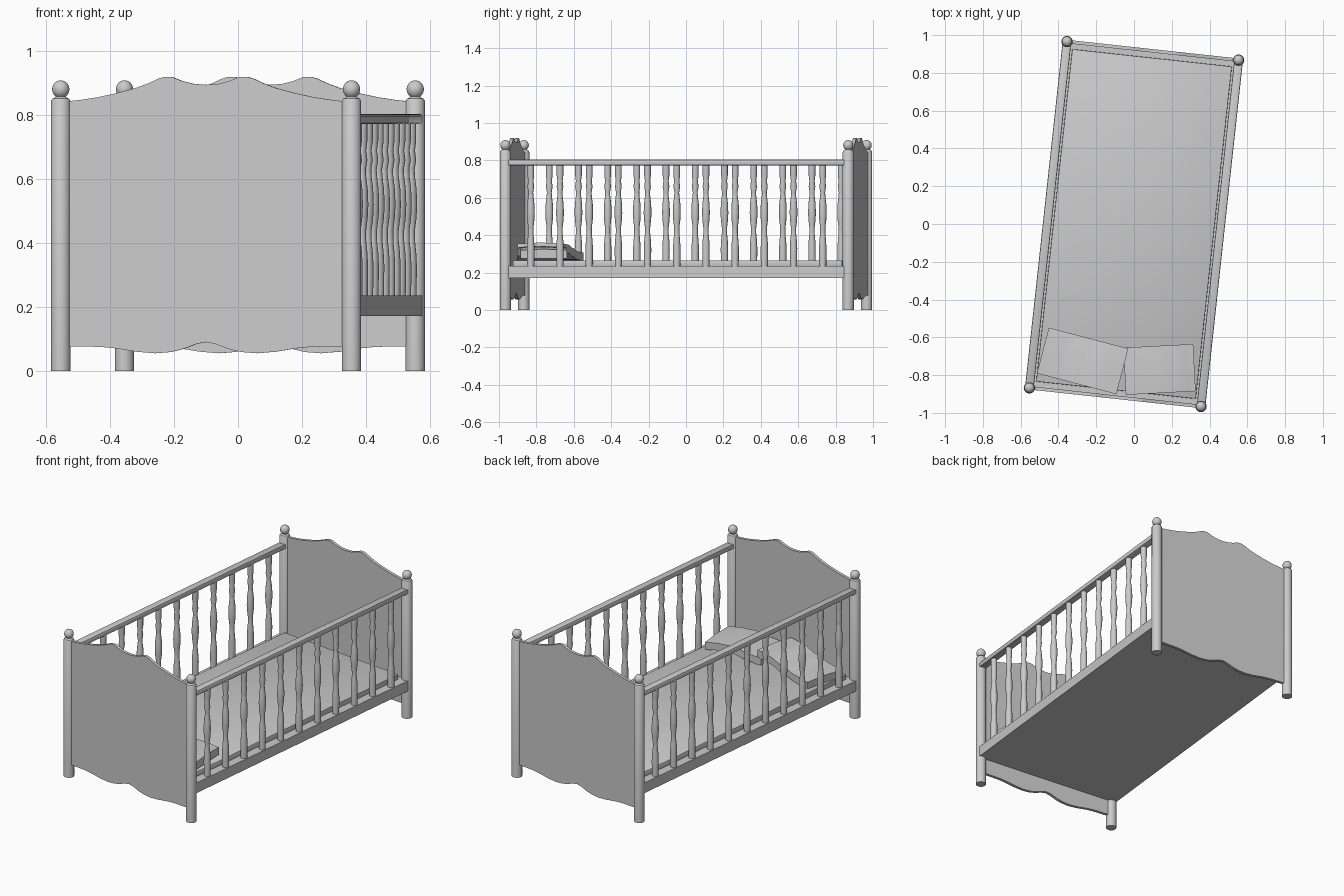
import bpy, bmesh, math
from mathutils import Matrix

if "Cube" in bpy.data.objects:
    bpy.data.objects.remove(bpy.data.objects["Cube"])

TURN = Matrix.Rotation(math.radians(-6.2), 4, 'Z')   # whole cot is slightly turned
HX, HY = 0.457, 0.922                                # post centres


def finish(name, bm, local=Matrix(), smooth=True, turn=True):
    bmesh.ops.recalc_face_normals(bm, faces=bm.faces)
    me = bpy.data.meshes.new(name)
    bm.to_mesh(me)
    bm.free()
    ob = bpy.data.objects.new(name, me)
    bpy.context.collection.objects.link(ob)
    ob.matrix_world = (TURN if turn else Matrix()) @ local
    if smooth:
        bpy.ops.object.select_all(action='DESELECT')
        ob.select_set(True)
        bpy.context.view_layer.objects.active = ob
        bpy.ops.object.shade_smooth_by_angle(angle=math.radians(35))
    return ob


def lathe(name, profile, x, y, sides=24):
    bm = bmesh.new()
    rings = []
    for r, z in profile:
        rings.append([bm.verts.new((r * math.cos(2 * math.pi * i / sides),
                                    r * math.sin(2 * math.pi * i / sides), z)) for i in range(sides)])
    for a, b in zip(rings, rings[1:]):
        for i in range(sides):
            j = (i + 1) % sides
            bm.faces.new((a[i], a[j], b[j], b[i]))
    bm.faces.new(rings[0])
    bm.faces.new(rings[-1])
    return finish(name, bm, Matrix.Translation((x, y, 0)))


def box(name, x0, x1, y0, y1, z0, z1, bevel=0.0):
    bm = bmesh.new()
    bmesh.ops.create_cube(bm, size=1)
    for v in bm.verts:
        v.co = ((x0, x1)[v.co.x > 0], (y0, y1)[v.co.y > 0], (z0, z1)[v.co.z > 0])
    if bevel:
        bmesh.ops.bevel(bm, geom=bm.edges[:], offset=bevel, segments=2, profile=0.5, affect='EDGES')
    return finish(name, bm, smooth=bevel > 0)


# corner posts with collar and ball finial
BALL = [(0.027 * math.sin(math.radians(a)), 0.881 - 0.028 * math.cos(math.radians(a)))
        for a in range(35, 180, 12)]
POST = [(0.030, 0), (0.030, 0.845), (0.026, 0.852), (0.022, 0.853)] + BALL
for sy, end in ((-1, "front"), (1, "back")):
    for sx, side in ((-1, "left"), (1, "right")):
        lathe(f"{end}_{side}_post", POST, sx * HX, sy * HY)

# scalloped end panels (half outlines, mirrored)
TOP = [(0.44, 0.843), (0.40, 0.847), (0.34, 0.856), (0.28, 0.869), (0.22, 0.885), (0.18, 0.900),
       (0.15, 0.914), (0.13, 0.920), (0.105, 0.919), (0.075, 0.907), (0.04, 0.898)]
BOTTOM = [(0.44, 0.078), (0.33, 0.076), (0.28, 0.071), (0.22, 0.061), (0.16, 0.056),
          (0.11, 0.060), (0.07, 0.070), (0.03, 0.085)]
outline = (TOP + [(0, 0.895)] + [(-x, z) for x, z in reversed(TOP)]
           + [(-x, z) for x, z in BOTTOM] + [(0, 0.091)] + list(reversed(BOTTOM)))
for sy, name in ((-1, "front_end_panel"), (1, "back_end_panel")):
    bm = bmesh.new()
    face = bm.faces.new([bm.verts.new((x, -0.009, z)) for x, z in outline])
    new = bmesh.ops.extrude_face_region(bm, geom=[face])["geom"]
    bmesh.ops.translate(bm, vec=(0, 0.018, 0), verts=[g for g in new if isinstance(g, bmesh.types.BMVert)])
    finish(name, bm, Matrix.Translation((0, sy * HY, 0)))

# base frame and mattress
box("base_frame", -0.480, 0.480, -HY, HY, 0.172, 0.236)
box("mattress", -0.425, 0.425, -0.885, 0.885, 0.230, 0.266, 0.004)

# side rails and turned spindles
SPINDLE = [(0.019, 0.23), (0.020, 0.33), (0.018, 0.37), (0.014, 0.41), (0.014, 0.44), (0.019, 0.48),
           (0.021, 0.52), (0.019, 0.57), (0.014, 0.61), (0.013, 0.63), (0.018, 0.66),
           (0.014, 0.69), (0.018, 0.72), (0.018, 0.78)]
for sx, side in ((-1, "left"), (1, "right")):
    box(f"{side}_top_rail", sx * HX - 0.023, sx * HX + 0.023, -HY, HY, 0.773, 0.804, 0.007)
    for i in range(11):
        lathe(f"{side}_spindle_{i + 1}", SPINDLE, sx * HX, (i - 5) * 0.157, 14)


# soft slab pillows, bent along their length
def pillow(name, cx, cy, angle, length, width, heights, thick=0.045):
    bm = bmesh.new()
    n = 16
    rows = []
    for i in range(n + 1):
        t = i / n * (len(heights) - 1)
        k = min(int(t), len(heights) - 2)
        f = t - k
        f = f * f * (3 - 2 * f)
        z = heights[k] * (1 - f) + heights[k + 1] * f
        x = (i / n - 0.5) * length
        rows.append([bm.verts.new((x, y * width / 2, z + h))
                     for y, h in ((-1, 0), (1, 0), (1, thick), (0, thick + 0.006), (-1, thick))])
    for a, b in zip(rows, rows[1:]):
        for j in range(5):
            m = (j + 1) % 5
            bm.faces.new((a[j], a[m], b[m], b[j]))
    bm.faces.new(rows[0])
    bm.faces.new(rows[-1])
    finish(name, bm, Matrix.Translation((cx, cy, 0)) @ Matrix.Rotation(math.radians(angle), 4, 'Z'), turn=False)


pillow("left_pillow", -0.272, -0.725, -14.7, 0.435, 0.25, [0.262, 0.268, 0.285, 0.306, 0.310])
pillow("right_pillow", 0.135, -0.770, 3.0, 0.37, 0.25, [0.264, 0.275, 0.292, 0.288, 0.275])
